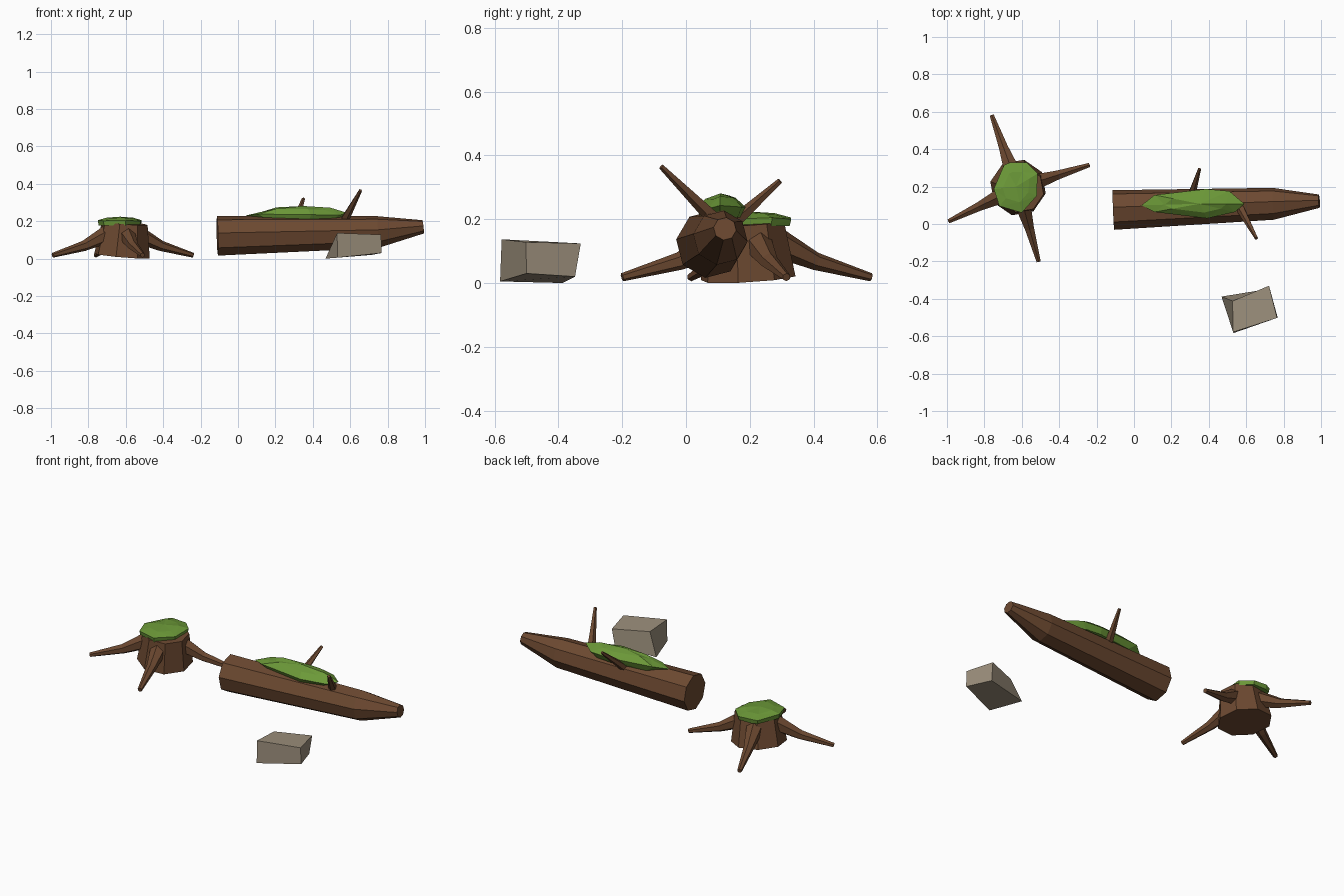
import bpy, bmesh, math
from mathutils import Vector

if "Cube" in bpy.data.objects:
    bpy.data.objects.remove(bpy.data.objects["Cube"])


def material(name, rgb):
    m = bpy.data.materials.new(name)
    m.diffuse_color = (*rgb, 1)
    m.use_nodes = True
    m.node_tree.nodes["Principled BSDF"].inputs["Base Color"].default_value = m.diffuse_color
    return m


BARK = material("bark brown", (0.15, 0.066, 0.03))
MOSS = material("moss green", (0.15, 0.32, 0.04))
STONE = material("stone grey", (0.33, 0.275, 0.2))


def finish(name, bm, mat):
    bmesh.ops.recalc_face_normals(bm, faces=bm.faces)
    mesh = bpy.data.meshes.new(name)
    bm.to_mesh(mesh)
    bm.free()
    mesh.materials.append(mat)
    bpy.context.collection.objects.link(bpy.data.objects.new(name, mesh))


def bridge(bm, a, b):
    n = len(a)
    for i in range(n):
        bm.faces.new((a[i], a[(i + 1) % n], b[(i + 1) % n], b[i]))


def limb(name, path, radii, sides, phase=0.0):
    """Tapered faceted tube along a path, capped at both ends."""
    bm = bmesh.new()
    pts = [Vector(p) for p in path]
    rings = []
    for i, (p, r) in enumerate(zip(pts, radii)):
        d = (pts[min(i + 1, len(pts) - 1)] - pts[max(i - 1, 0)]).normalized()
        ref = Vector((0, 1, 0)) if abs(d.z) > 0.95 else Vector((0, 0, 1))
        side = d.cross(ref).normalized()
        up = side.cross(d)
        ring = []
        for k in range(sides):
            a = math.radians(phase) + math.tau * k / sides
            ring.append(bm.verts.new(p + r * (side * math.cos(a) + up * math.sin(a))))
        rings.append(ring)
    for a, b in zip(rings, rings[1:]):
        bridge(bm, a, b)
    bm.faces.new(rings[0])
    bm.faces.new(rings[-1])
    finish(name, bm, BARK)


def moss(name, outline, apex, low_z, low_scale, lift):
    """Low faceted cushion: tucked underside, wide rim, shoulder and peak."""
    bm = bmesh.new()
    c = Vector(apex)

    def ring(scale, z_of):
        return [bm.verts.new((c.x + (x - c.x) * scale, c.y + (y - c.y) * scale, z_of(z)))
                for x, y, z in outline]

    low = ring(low_scale, lambda z: low_z)
    rim = ring(1.0, lambda z: z)
    shoulder = ring(0.6, lambda z: z + lift)
    bridge(bm, low, rim)
    bridge(bm, rim, shoulder)
    top = bm.verts.new(c)
    n = len(outline)
    for i in range(n):
        bm.faces.new((shoulder[i], shoulder[(i + 1) % n], top))
    bm.faces.new(low)
    bmesh.ops.triangulate(bm, faces=bm.faces)
    finish(name, bm, MOSS)


# Stump with four spreading roots
limb("stump", [(-0.62, 0.195, 0.015), (-0.605, 0.185, 0.19)], [0.152, 0.125], 8, 12)
centre = Vector((-0.62, 0.195, 0))
for i, tip in enumerate([(-0.76, 0.58), (-0.24, 0.315), (-0.51, -0.2), (-0.99, 0.015)]):
    v = Vector((*tip, 0)) - centre
    path = [centre + v * f + Vector((0, 0, z)) for f, z in
            ((0.22, 0.13), (0.55, 0.068), (1.0, 0.018))]
    limb(f"root_{i + 1}", path, [0.048, 0.028, 0.013], 6, 30)

# Moss cap on the stump
moss("stump_moss",
     [(-0.66, 0.33, 0.205), (-0.575, 0.33, 0.2), (-0.515, 0.27, 0.205), (-0.52, 0.15, 0.2),
      (-0.60, 0.06, 0.205), (-0.72, 0.096, 0.202), (-0.75, 0.187, 0.205), (-0.695, 0.315, 0.2)],
     (-0.63, 0.2, 0.224), 0.178, 0.96, 0.014)

# Fallen log with a tapered end
limb("log", [(-0.11, 0.075, 0.122), (0.745, 0.108, 0.142), (0.99, 0.122, 0.17)],
     [0.107, 0.086, 0.036], 8, 8)

# Broken branches
limb("front_branch", [(0.56, 0.10, 0.19), (0.655, -0.077, 0.365)], [0.026, 0.009], 5)
limb("back_branch", [(0.302, 0.14, 0.18), (0.35, 0.295, 0.32)], [0.024, 0.009], 5)

# Moss strip on the log
moss("log_moss",
     [(0.04, 0.10, 0.23), (0.11, 0.155, 0.245), (0.385, 0.187, 0.238), (0.51, 0.176, 0.238),
      (0.59, 0.107, 0.243), (0.54, 0.064, 0.232), (0.39, 0.03, 0.235), (0.11, 0.064, 0.238)],
     (0.35, 0.108, 0.281), 0.205, 0.78, 0.029)

# Boulder: a skewed block
bm = bmesh.new()
bottom = [(0.532, -0.583, 0.005), (0.768, -0.5, 0.03), (0.715, -0.348, 0.02), (0.468, -0.388, 0.0)]
top = [(0.53, -0.578, 0.137), (0.765, -0.502, 0.128), (0.722, -0.33, 0.124), (0.527, -0.412, 0.128)]
lo = [bm.verts.new(p) for p in bottom]
hi = [bm.verts.new(p) for p in top]
bridge(bm, lo, hi)
bm.faces.new(lo)
bm.faces.new(hi)
finish("boulder", bm, STONE)
